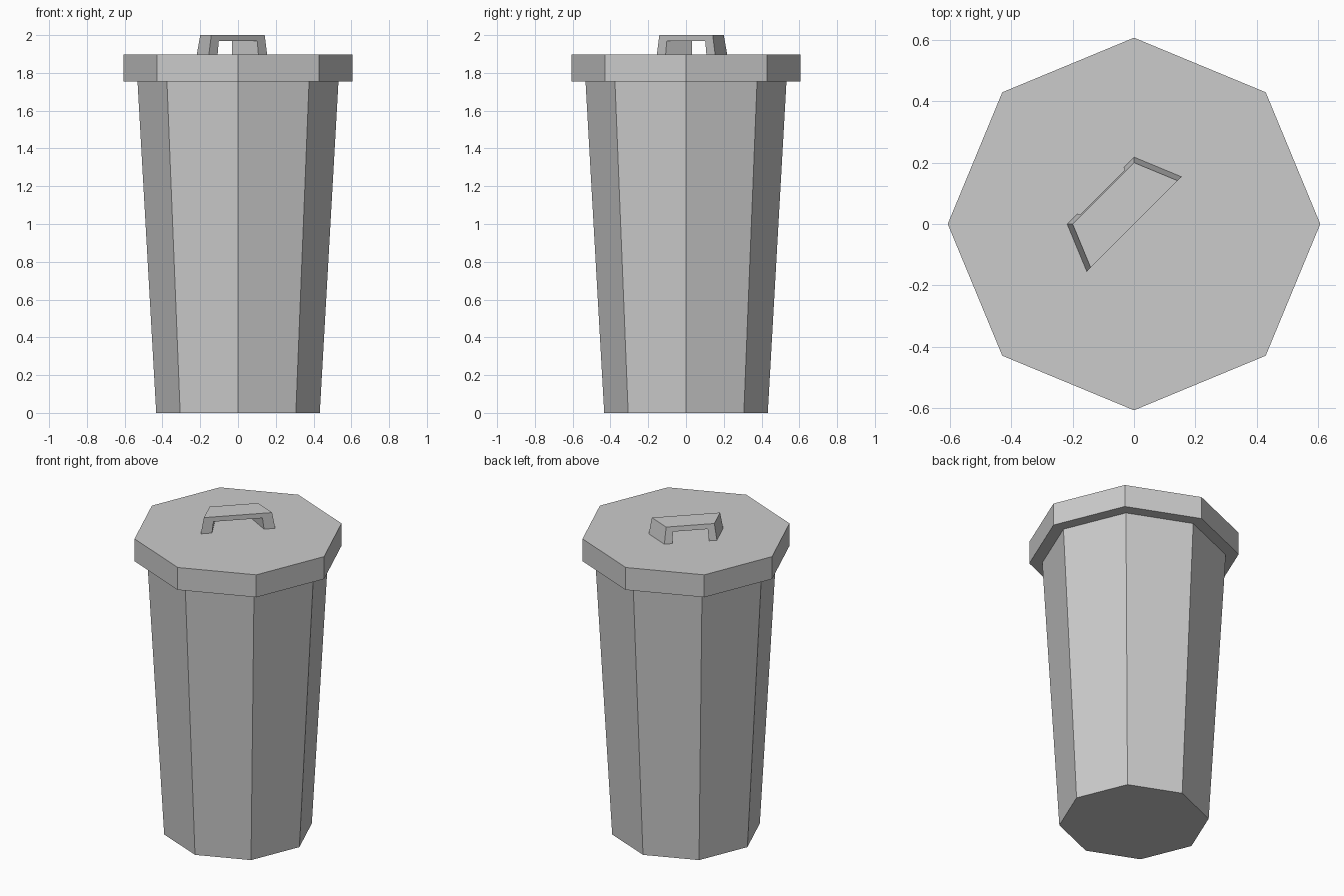
import bpy, bmesh
from math import cos, sin, radians
from mathutils import Vector, Matrix

if "Cube" in bpy.data.objects:
    bpy.data.objects.remove(bpy.data.objects["Cube"])

LID_BOTTOM, LID_TOP, TOP = 1.755, 1.898, 2.0


def finish(name, bm):
    bmesh.ops.recalc_face_normals(bm, faces=bm.faces)
    mesh = bpy.data.meshes.new(name)
    bm.to_mesh(mesh)
    bm.free()
    obj = bpy.data.objects.new(name, mesh)
    bpy.context.collection.objects.link(obj)
    return obj


def octagon_part(name, r_low, r_high, z_low, z_high):
    bm = bmesh.new()
    bmesh.ops.create_cone(bm, cap_ends=True, segments=8, radius1=r_low, radius2=r_high,
                          depth=z_high - z_low,
                          matrix=Matrix.Translation((0, 0, (z_low + z_high) / 2)))
    return finish(name, bm)


# tapered bin body and its overhanging lid
octagon_part("bin_body", 0.433, 0.532, 0, LID_BOTTOM)
octagon_part("lid", 0.607, 0.607, LID_BOTTOM, LID_TOP)


# lid handle: half of a tapered octagon with a tunnel cut through it
def handle_point(angle, height):
    r = 0.218 + (0.2 - 0.218) * height
    a = radians(angle)
    return Vector((r * cos(a), r * sin(a), LID_TOP + height * (TOP - LID_TOP)))


def arch(a, b, scale):
    pts = []
    for start, end, height in ((a, b, 0), (a, b, scale), (b, a, scale), (b, a, 0)):
        p, q = handle_point(start, height), handle_point(end, height)
        mid = (p + q) / 2
        pts.append(mid + (p - mid) * scale)
    return pts


bm = bmesh.new()
loops = [[bm.verts.new(p) for p in arch(a, b, s)]
         for a, b in ((45, 225), (90, 180)) for s in (1, 0.7)]
front_out, front_in, back_out, back_in = loops
for u, v in ((front_out, front_in), (back_out, back_in),
             (front_out, back_out), (front_in, back_in)):
    for i in range(3):
        bm.faces.new((u[i], u[i + 1], v[i + 1], v[i]))
# feet resting on the lid
for i in (0, 3):
    bm.faces.new((front_out[i], front_in[i], back_in[i], back_out[i]))
finish("lid_handle", bm)
